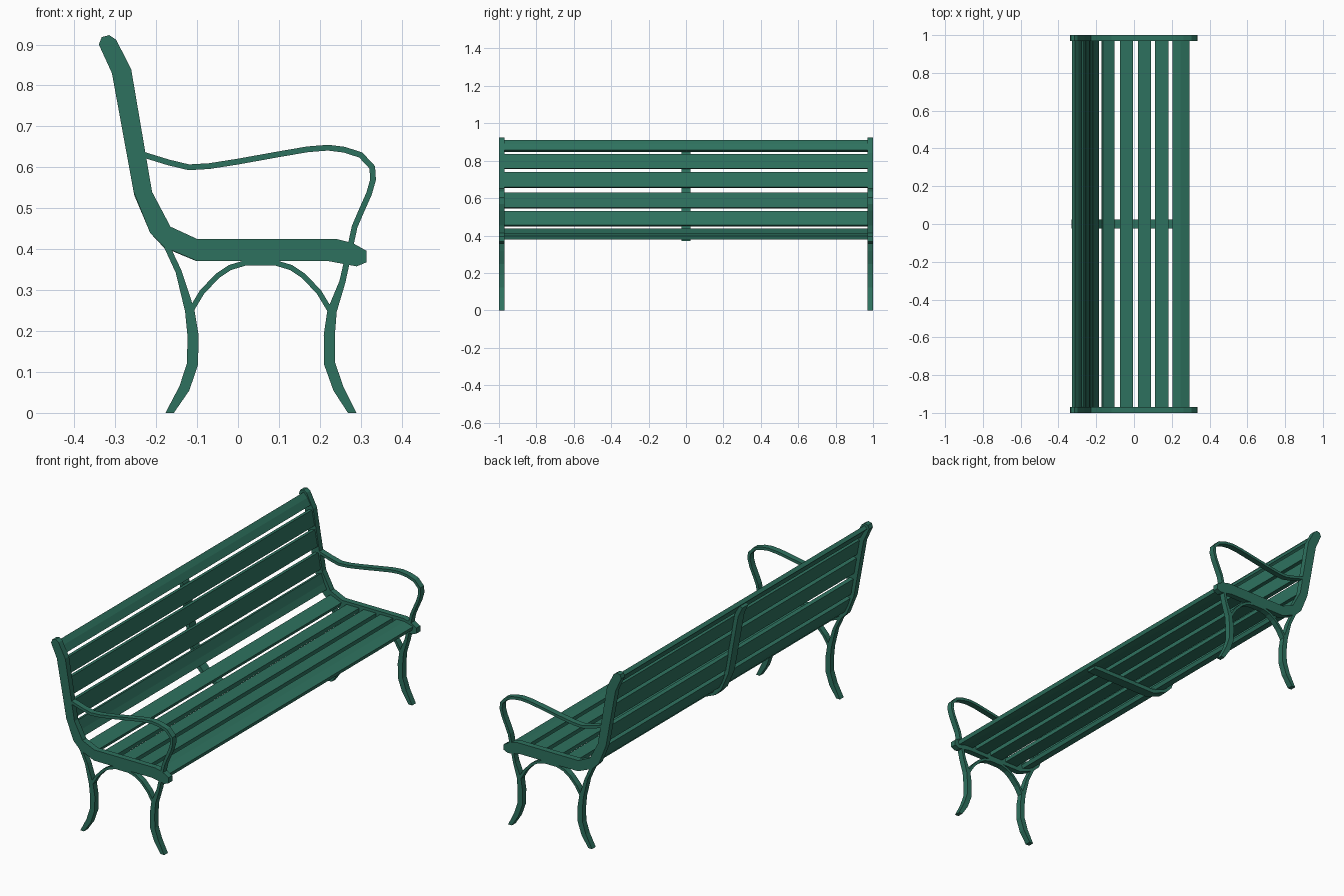
import bpy, bmesh
from mathutils import Vector

cube = bpy.data.objects.get("Cube")
if cube:
    bpy.data.objects.remove(cube)

green = bpy.data.materials.new("green paint")
green.use_nodes = True
colour = (0.027, 0.165, 0.112, 1)
green.diffuse_color = colour
green.node_tree.nodes["Principled BSDF"].inputs["Base Color"].default_value = colour


def extrude(name, polygons, y0, y1):
    """Extrude joined polygons drawn in the XZ plane from y0 to y1."""
    bm = bmesh.new()
    for poly in polygons:
        bm.faces.new([bm.verts.new((x, y0, z)) for x, z in poly])
    bmesh.ops.remove_doubles(bm, verts=bm.verts[:], dist=1e-5)
    out = bmesh.ops.extrude_face_region(bm, geom=bm.faces[:], use_keep_orig=True)
    moved = [v for v in out["geom"] if isinstance(v, bmesh.types.BMVert)]
    bmesh.ops.translate(bm, verts=moved, vec=(0, y1 - y0, 0))
    bmesh.ops.recalc_face_normals(bm, faces=bm.faces[:])
    mesh = bpy.data.meshes.new(name)
    bm.to_mesh(mesh)
    bm.free()
    mesh.materials.append(green)
    obj = bpy.data.objects.new(name, mesh)
    bpy.context.collection.objects.link(obj)


def ribbon(name, path, widths, y0, y1, flat_end=False):
    """Extrude a strip following path; widths is one number or one per point."""
    pts = [Vector(p) for p in path]
    if not isinstance(widths, list):
        widths = [widths] * len(pts)
    pairs = []
    for i, p in enumerate(pts):
        a = (p - pts[i - 1]).normalized() if i else (pts[1] - p).normalized()
        b = (pts[i + 1] - p).normalized() if i < len(pts) - 1 else a
        t = (a + b).normalized()
        n = Vector((-t.y, t.x)) * widths[i] / 2 / t.dot(a)
        if flat_end and i == len(pts) - 1:
            n = Vector((abs(n.x), 0)) if n.x > 0 else Vector((-abs(n.x), 0))
        pairs.append((p + n, p - n))
    quads = [(l0, r0, r1, l1) for (l0, r0), (l1, r1) in zip(pairs, pairs[1:])]
    extrude(name, quads, y0, y1)


# Outline of the cast side frame
frame = [(-.34, .90), (-.308, .83), (-.255, .54), (-.215, .44), (-.18, .405),
         (-.10, .371), (.22, .371), (.29, .358), (.314, .368), (.314, .396),
         (.28, .415), (.24, .425), (-.10, .425), (-.165, .455), (-.21, .54),
         (-.261, .84), (-.298, .912), (-.315, .923), (-.333, .918)]
# Armrest running down into the front leg
arm = [(-.235, .632), (-.17, .612), (-.12, .60), (-.07, .603), (0, .614),
       (.10, .632), (.17, .644), (.22, .648), (.26, .643), (.30, .63),
       (.328, .60), (.33, .57), (.32, .535), (.30, .49), (.285, .455), (.273, .40)]
front_leg = [(.273, .40), (.255, .32), (.23, .25), (.223, .19), (.224, .12),
             (.245, .06), (.279, 0)]
rear_leg = [(-.18, .42), (-.145, .345), (-.118, .25), (-.11, .19), (-.111, .12),
            (-.131, .06), (-.167, 0)]
leg_widths = [.014, .015, .023, .027, .027, .026, .024]
# Arch between the legs, mirrored about its middle
half = [(-.115, .25), (-.088, .295), (-.05, .335), (-.02, .355), (.02, .367)]
arch = half + [(.11 - x, z) for x, z in reversed(half)]

for side, y0 in (("right", -1), ("left", .97)):
    y1 = y0 + .03
    extrude(side + "_side_frame", [frame], y0, y1)
    ribbon(side + "_armrest", arm, .014, y0, y1)
    ribbon(side + "_front_leg", front_leg, leg_widths, y0, y1, True)
    ribbon(side + "_rear_leg", rear_leg, leg_widths, y0, y1, True)
    ribbon(side + "_leg_arch", arch, .013, y0, y1)

# Slats, given by the middle line of their section
back_slats = [[(-.283, .852), (-.301, .883), (-.321, .905)],
              [(-.263, .757), (-.277, .833)],
              [(-.246, .657), (-.261, .738)],
              [(-.229, .547), (-.243, .628)],
              [(-.194, .452), (-.209, .482), (-.225, .527)]]
seat_slats = [[(-.168, .427), (-.108, .402)]]
seat_slats += [[(x, .401), (x + .07, .401)] for x in (-.075, .02, .112)]
seat_slats += [[(.203, .401), (.245, .401), (.292, .388)]]
for kind, slats in (("back", back_slats), ("seat", seat_slats)):
    for i, path in enumerate(slats):
        ribbon(f"{kind}_slat_{i + 1}", path, .02, -.972, .972)

# Central strap behind the back and under the seat
strap = [(.27, .381), (-.10, .381), (-.175, .412), (-.206, .445), (-.244, .535),
         (-.298, .835), (-.322, .885)]
ribbon("centre_strap", strap, .02, -.025, .025)
